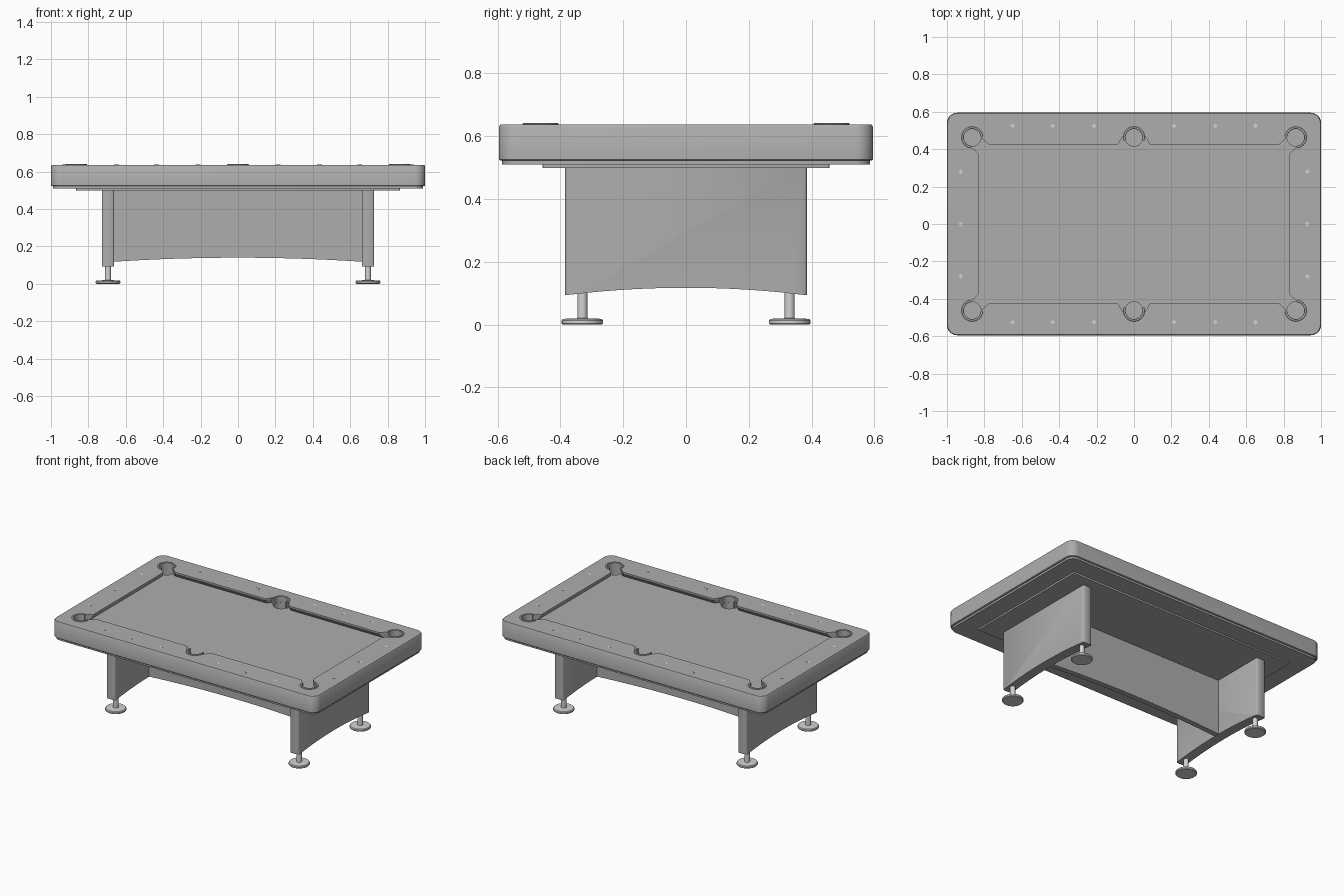
import bpy, bmesh
from math import pi, cos, sin, atan2

if "Cube" in bpy.data.objects:
    bpy.data.objects.remove(bpy.data.objects["Cube"])


def material(name, value):
    m = bpy.data.materials.new(name)
    m.use_nodes = True
    colour = (value, value, value, 1)
    m.diffuse_color = colour
    m.node_tree.nodes["Principled BSDF"].inputs["Base Color"].default_value = colour
    return m


GREY = material("table grey", 0.42)
LIGHT = material("light metal", 0.65)


def loft(name, rings, mat, smooth=True):
    """Closed solid through a list of equally long point rings."""
    bm = bmesh.new()
    loops = [[bm.verts.new(p) for p in ring] for ring in rings]
    n = len(loops[0])
    for a, b in zip(loops, loops[1:]):
        for i in range(n):
            j = (i + 1) % n
            bm.faces.new((a[i], a[j], b[j], b[i]))
    bm.faces.new(loops[0][::-1])
    bm.faces.new(loops[-1])
    bmesh.ops.recalc_face_normals(bm, faces=bm.faces)
    mesh = bpy.data.meshes.new(name)
    bm.to_mesh(mesh)
    bm.free()
    mesh.materials.append(mat)
    ob = bpy.data.objects.new(name, mesh)
    bpy.context.collection.objects.link(ob)
    if smooth:
        activate(ob)
        bpy.ops.object.shade_smooth_by_angle(angle=0.6)
    return ob


def activate(ob):
    bpy.ops.object.select_all(action='DESELECT')
    ob.select_set(True)
    bpy.context.view_layer.objects.active = ob


def rounded(hx, hy, r, z, steps=8):
    pts = []
    for q, (sx, sy) in enumerate(((1, 1), (-1, 1), (-1, -1), (1, -1))):
        for k in range(steps + 1):
            a = (q + k / steps) * pi / 2
            pts.append((sx * (hx - r) + r * cos(a), sy * (hy - r) + r * sin(a), z))
    return pts


def circle(x, y, r, z, n=32):
    return [(x + r * cos(2 * pi * i / n), y + r * sin(2 * pi * i / n), z) for i in range(n)]


def cut(target, cutter):
    cutter.hide_render = True
    mod = target.modifiers.new("cut", 'BOOLEAN')
    mod.operation = 'DIFFERENCE'
    mod.solver = 'EXACT'
    mod.object = cutter
    activate(target)
    bpy.ops.object.modifier_apply(modifier=mod.name)
    bpy.data.objects.remove(cutter)


# Rail body with softened top and bottom edges
TOP = 0.636
body = loft("rail_body", [
    rounded(0.996, 0.591, 0.051, 0.522), rounded(1, 0.595, 0.055, 0.526),
    rounded(1, 0.595, 0.055, TOP - 0.006), rounded(0.996, 0.591, 0.051, TOP)], GREY)

# Playing area: one quadrant of the cushion outline, mirrored round
quad = [(0.83, 0.375), (0.87, 0.412), (0.865, 0.46), (0.815, 0.46),
        (0.772, 0.422), (0.088, 0.422), (0.052, 0.48)]
outline = (quad + [(-x, y) for x, y in reversed(quad)]
           + [(-x, -y) for x, y in quad] + [(x, -y) for x, y in reversed(quad)])


def play_ring(z, grow):
    return [(x * (1 + grow / 0.83), y * (1 + grow / 0.42), z) for x, y in outline]


# Cushions overhang the sunken bed
cut(body, loft("bed_cutter", [play_ring(0.598, 0.02), play_ring(0.627, 0), play_ring(0.7, 0)],
               GREY, False))

# Pocket wells
pockets = [(x, y) for x in (-0.865, 0, 0.865) for y in (-0.463, 0.463)]
for x, y in pockets:
    cut(body, loft("pocket_cutter", [circle(x, y, 0.047, 0.54), circle(x, y, 0.047, 0.7)],
                   GREY, False))
activate(body)
bpy.ops.object.shade_smooth_by_angle(angle=0.6)

# Raised pocket collars, open towards the bed
for x, y in pockets:
    corner = x != 0
    away = atan2(y, (x > 0) - (x < 0)) if not corner else atan2((y > 0) * 2 - 1, (x > 0) * 2 - 1)
    half = 2.25 if corner else 1.9
    rings = []
    for k in range(29):
        a = away - half + 2 * half * k / 28
        rings.append([(x + r * cos(a), y + r * sin(a), z)
                      for r, z in ((0.045, 0.6), (0.058, 0.6), (0.058, 0.639),
                                   (0.056, 0.641), (0.047, 0.641), (0.045, 0.639))])
    loft("corner_pocket_collar" if corner else "side_pocket_collar", rings, GREY)

# Diamond sights on the rails
sights = [(sx * x, sy * 0.525) for x in (0.213, 0.435, 0.65) for sx in (-1, 1) for sy in (-1, 1)]
sights += [(sx * 0.927, y) for sx in (-1, 1) for y in (-0.28, 0, 0.28)]
for x, y in sights:
    loft("rail_sight", [circle(x, y, 0.013, z, 4) for z in (TOP - 0.002, TOP + 0.001)],
         LIGHT, False)

# Lower trim and the frame under it
loft("lower_trim", [rounded(0.99, 0.586, 0.05, z) for z in (0.509, 0.523)], GREY)
loft("under_frame", [rounded(0.865, 0.457, 0.004, z, 2) for z in (0.498, 0.51)], GREY)


# Arched panels: an upright sheet with a bowed lower edge
def arch(half, low, high, top, steps=20):
    pts = [(-half, top)]
    for k in range(steps + 1):
        t = 2 * k / steps - 1
        pts.append((t * half, low + (high - low) * (1 - t * t)))
    return pts + [(half, top)]


for side in (-1, 1):
    edge = 0.008
    rings = []
    for x, inset in ((0.662, edge), (0.665, 0.003), (0.67, 0), (0.72, 0), (0.725, 0.003), (0.728, edge)):
        rings.append([(side * x, y, z) for y, z in arch(0.385 - inset, 0.094, 0.117, 0.5)])
    loft("leg_panel", rings, GREY)
    # Levelling feet
    for y in (-0.33, 0.33):
        profile = ((0.062, 0), (0.066, 0.004), (0.066, 0.013), (0.062, 0.018),
                   (0.016, 0.02), (0.016, 0.13))
        loft("levelling_foot", [circle(side * 0.695, y, r, z) for r, z in profile], LIGHT)

loft("stretcher_panel", [[(x, y, z) for x, z in arch(0.668, 0.118, 0.14, 0.5)]
                         for y in (-0.018, 0.018)], GREY)
